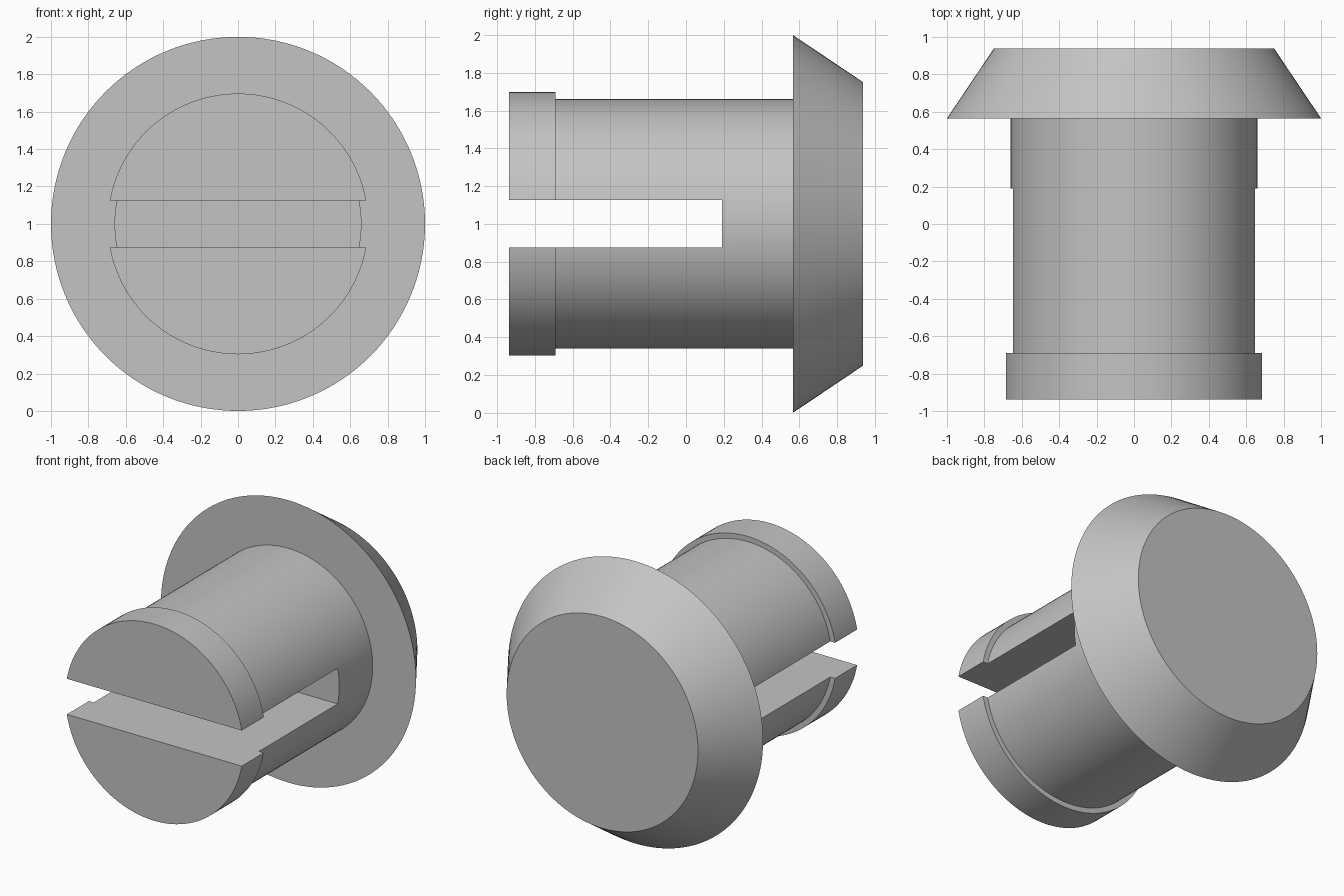
import bpy
import bmesh
import math
from mathutils import Matrix, Vector

cube = bpy.data.objects.get("Cube")
if cube:
    bpy.data.objects.remove(cube, do_unlink=True)

SEGMENTS = 128
FRONT, BACK = -0.937, 0.937

grey = bpy.data.materials.new("plain grey")
grey.use_nodes = True
colour = (0.55, 0.55, 0.55, 1)
grey.diffuse_color = colour
grey.node_tree.nodes["Principled BSDF"].inputs["Base Color"].default_value = colour


def add_object(name, bm):
    bmesh.ops.recalc_face_normals(bm, faces=bm.faces)
    mesh = bpy.data.meshes.new(name)
    bm.to_mesh(mesh)
    bm.free()
    mesh.materials.append(grey)
    obj = bpy.data.objects.new(name, mesh)
    bpy.context.collection.objects.link(obj)
    return obj


def lathe(name, profile):
    """Turn (radius, y) points around the horizontal axis at z = 1, with flat end caps."""
    bm = bmesh.new()
    rings = []
    for radius, y in profile:
        angles = [math.tau * i / SEGMENTS for i in range(SEGMENTS)]
        rings.append([bm.verts.new((radius * math.sin(a), y, 1 + radius * math.cos(a)))
                      for a in angles])
    for a, b in zip(rings, rings[1:]):
        for i in range(SEGMENTS):
            j = (i + 1) % SEGMENTS
            bm.faces.new((a[i], a[j], b[j], b[i]))
    bm.faces.new(rings[0])
    bm.faces.new(rings[-1])
    return add_object(name, bm)


# One turned body: retaining lip, shaft and tapered head
plug = lathe("slotted_plug", [
    (0.697, FRONT), (0.697, -0.69), (0.66, -0.69),
    (0.66, 0.565), (1.0, 0.565), (0.75, BACK)])

# Slot that splits the shaft into two prongs
slot_end = 0.19
slot_start = FRONT - 0.2
bm = bmesh.new()
bmesh.ops.create_cube(bm, size=1)
bmesh.ops.transform(bm, verts=bm.verts, matrix=Matrix.LocRotScale(
    Vector((0, (slot_start + slot_end) / 2, 1)), None,
    Vector((2, slot_end - slot_start, 0.252))))
cutter = add_object("slot_cutter", bm)
cutter.hide_render = True
cutter.hide_viewport = True

cut = plug.modifiers.new("slot", "BOOLEAN")
cut.operation = "DIFFERENCE"
cut.solver = "EXACT"
cut.object = cutter

# Apply the cut, then smooth the round sides and keep the rims sharp
bpy.context.view_layer.objects.active = plug
plug.select_set(True)
bpy.ops.object.modifier_apply(modifier=cut.name)
bpy.data.objects.remove(cutter, do_unlink=True)
bpy.ops.object.shade_smooth_by_angle(angle=math.radians(25))
